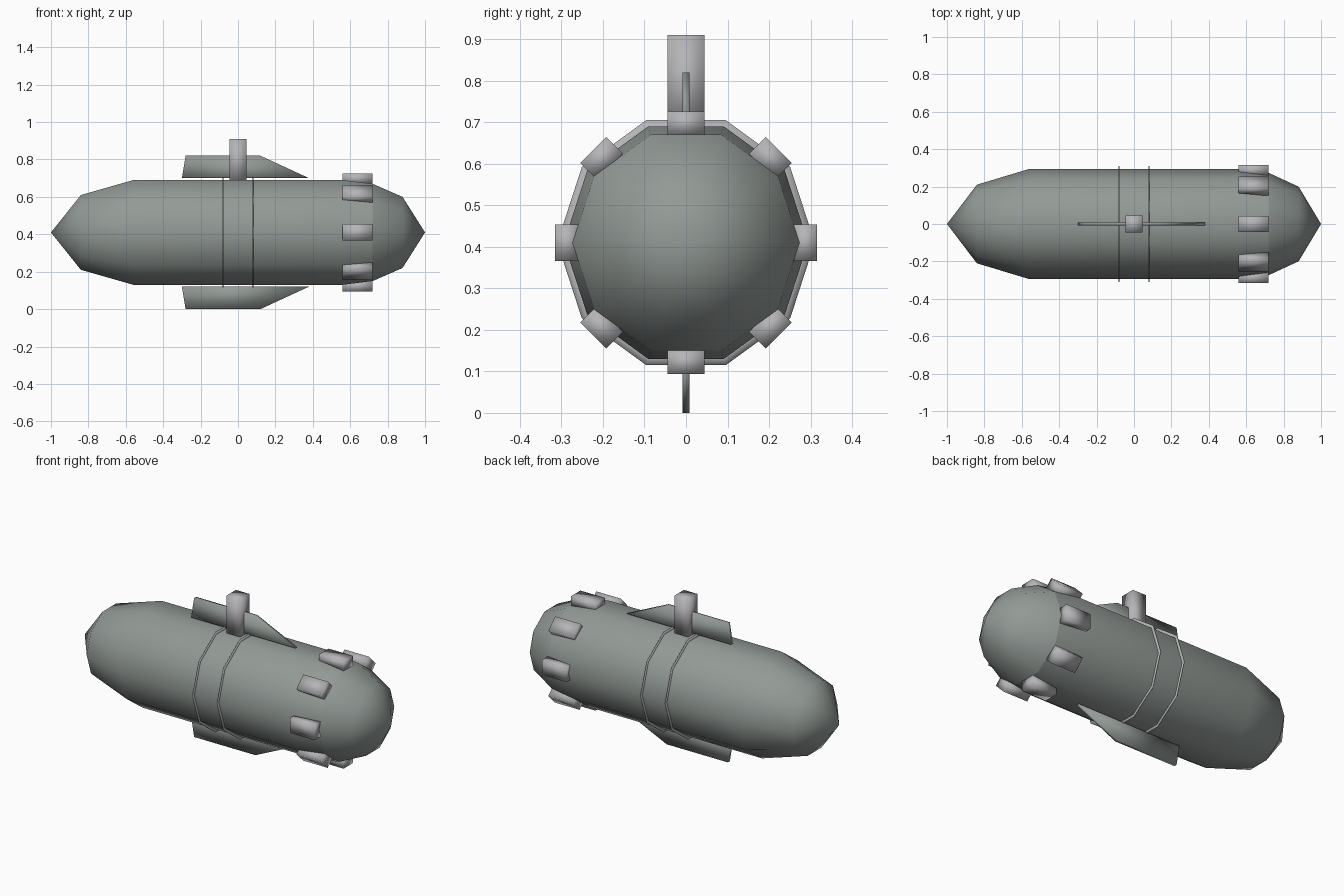
import bpy, bmesh, math
from mathutils import Matrix

if "Cube" in bpy.data.objects:
    bpy.data.objects.remove(bpy.data.objects["Cube"])

AXIS_Z = 0.41
SIDES = 10


def material(name, rgb):
    m = bpy.data.materials.new(name)
    m.use_nodes = True
    m.diffuse_color = (*rgb, 1)
    m.node_tree.nodes["Principled BSDF"].inputs["Base Color"].default_value = (*rgb, 1)
    m.use_backface_culling = True
    return m


hull_grey = material("hull green grey", (0.29, 0.325, 0.305))
light_grey = material("fitting light grey", (0.46, 0.46, 0.48))


def finish(name, bm, mat):
    me = bpy.data.meshes.new(name)
    bm.to_mesh(me)
    bm.free()
    me.materials.append(mat)
    for p in me.polygons:
        p.use_smooth = True
    ob = bpy.data.objects.new(name, me)
    bpy.context.collection.objects.link(ob)
    return ob


def lathe(name, profile, mat):
    """Turn (x, flat radius) points about the long axis; rising x faces outwards."""
    bm = bmesh.new()
    rings = []
    for x, apothem in profile:
        r = apothem / math.cos(math.pi / SIDES)
        angles = [math.tau * k / SIDES for k in range(SIDES)]
        rings.append([bm.verts.new((x, r * math.cos(a), AXIS_Z + r * math.sin(a))) for a in angles])
    for a, b in zip(rings, rings[1:]):
        for k in range(SIDES):
            n = (k + 1) % SIDES
            bm.faces.new((a[k], a[n], b[n], b[k]))
    bmesh.ops.remove_doubles(bm, verts=bm.verts, dist=1e-5)
    return finish(name, bm, mat)


def block(name, size, matrix, mat):
    bm = bmesh.new()
    bmesh.ops.create_cube(bm, size=1, matrix=matrix @ Matrix.Diagonal((*size, 1)))
    return finish(name, bm, mat)


def fin(name, side):
    """Thin swept plate above (side 1) or below (side -1) the hull."""
    bm = bmesh.new()
    outline = [(-0.3, 0.29), (0.38, 0.29), (0.12, 0.41), (-0.28, 0.41)]
    base = bm.faces.new([bm.verts.new((x, -0.009, AXIS_Z + side * h)) for x, h in outline])
    top = bmesh.ops.extrude_face_region(bm, geom=[base])["geom"]
    bmesh.ops.translate(bm, vec=(0, 0.018, 0), verts=[v for v in top if isinstance(v, bmesh.types.BMVert)])
    bmesh.ops.recalc_face_normals(bm, faces=bm.faces)
    return finish(name, bm, hull_grey)


# Hull shell, its hollow inside, and the inward-facing tail cone
lathe("hull", [(-1, 0), (-0.84, 0.2), (-0.56, 0.28), (0.56, 0.28), (0.72, 0.26)], hull_grey)
lathe("hull_inside", [(0.72, 0.26), (0.6, 0.23), (-0.5, 0.23), (-0.78, 0.165), (-0.94, 0)], hull_grey)
lathe("tail_cone", [(1, 0), (0.88, 0.19), (0.72, 0.26)], hull_grey)

# Paired thin straps around the middle
for name, x in (("rear_strap", 0.08), ("front_strap", -0.08)):
    d = 0.002
    lathe(name, [(x - d, 0.275), (x - d, 0.295), (x + d, 0.295), (x + d, 0.275)], light_grey)

# Mounting post and fins
block("post", (0.09, 0.09, 0.23), Matrix.Translation((0, 0, 0.795)), light_grey)
fin("top_fin", 1)
fin("bottom_fin", -1)

# Eight blocks around the tail
for i in range(8):
    turn = Matrix.Rotation(math.tau * i / 8, 4, "X")
    place = Matrix.Translation((0.64, 0, AXIS_Z)) @ turn @ Matrix.Translation((0, 0, 0.2875))
    block(f"tail_block_{i + 1}", (0.16, 0.088, 0.057), place, light_grey)
